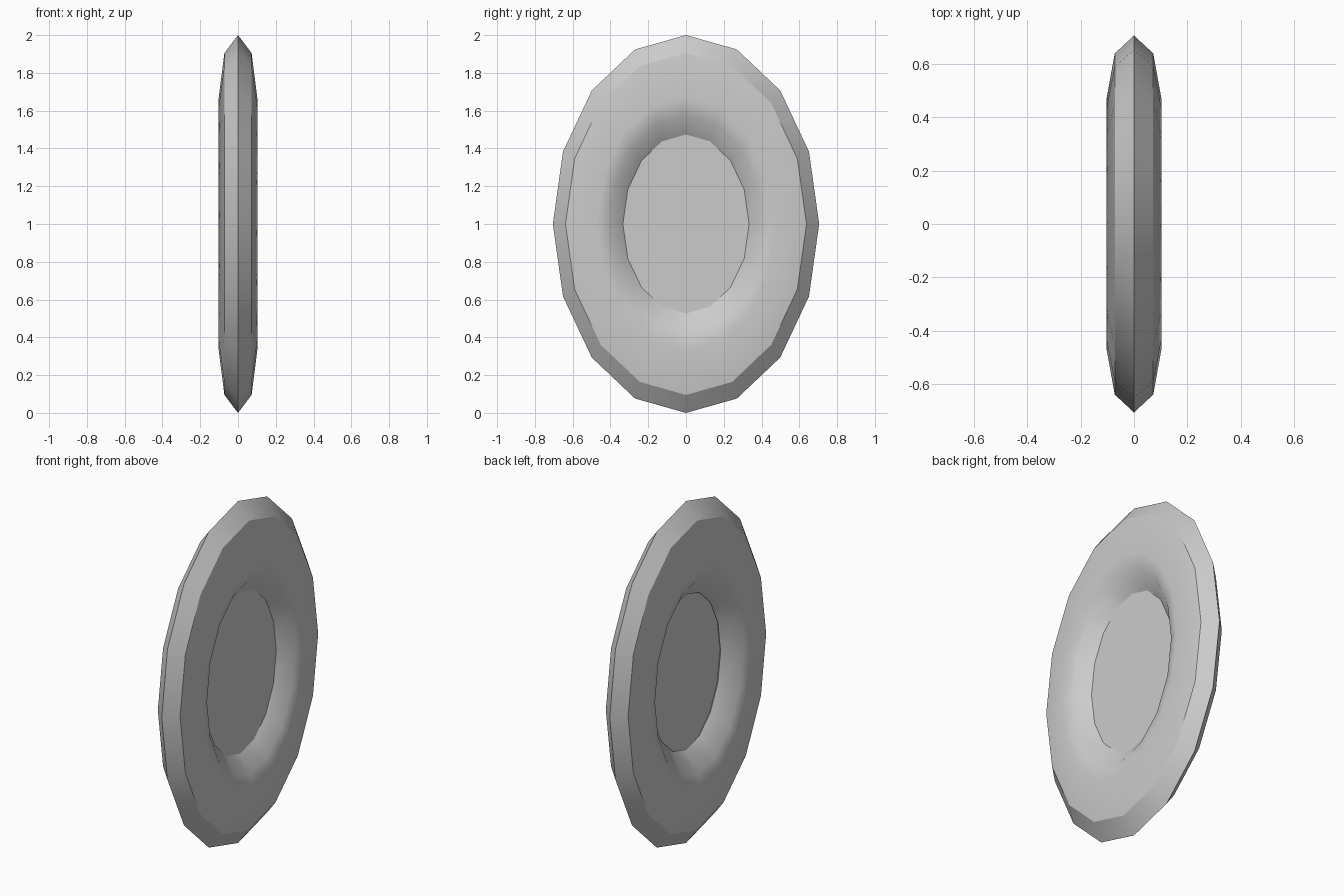
import bpy, bmesh, math

if "Cube" in bpy.data.objects:
    bpy.data.objects.remove(bpy.data.objects["Cube"])

SIDES = 16
RY, RZ = 0.705, 1.0   # half width and half height of the oval


def oval(bm, r, x):
    """Ring of vertices on the oval, scaled by r, at depth x."""
    return [bm.verts.new((x, RY * r * math.sin(2 * math.pi * i / SIDES),
                          1 + RZ * r * math.cos(2 * math.pi * i / SIDES)))
            for i in range(SIDES)]


def finish(bm, name):
    bmesh.ops.recalc_face_normals(bm, faces=bm.faces[:])
    me = bpy.data.meshes.new(name)
    bm.to_mesh(me)
    bm.free()
    ob = bpy.data.objects.new(name, me)
    bpy.context.collection.objects.link(ob)
    bpy.ops.object.select_all(action='DESELECT')
    ob.select_set(True)
    bpy.context.view_layer.objects.active = ob
    bpy.ops.object.shade_smooth_by_angle(angle=math.radians(30))
    return ob


# Oval frame: half profile (radius, depth) mirrored to the other face
half = [(0.905, 0.072), (0.67, 0.102), (0.575, 0.083)]
profile = ([(1.0, 0.0)] + half + [(0.453, 0.0)]
           + [(r, -x) for r, x in reversed(half)])
bm = bmesh.new()
rings = [oval(bm, r, x) for r, x in profile]
for a, b in zip(rings, rings[1:] + rings[:1]):
    for i in range(SIDES):
        j = (i + 1) % SIDES
        bm.faces.new((a[i], a[j], b[j], b[i]))
finish(bm, "mirror_frame")

# Thin flat pane closing the opening
bm = bmesh.new()
bm.faces.new(oval(bm, 0.475, 0.014))
finish(bm, "mirror_pane")
